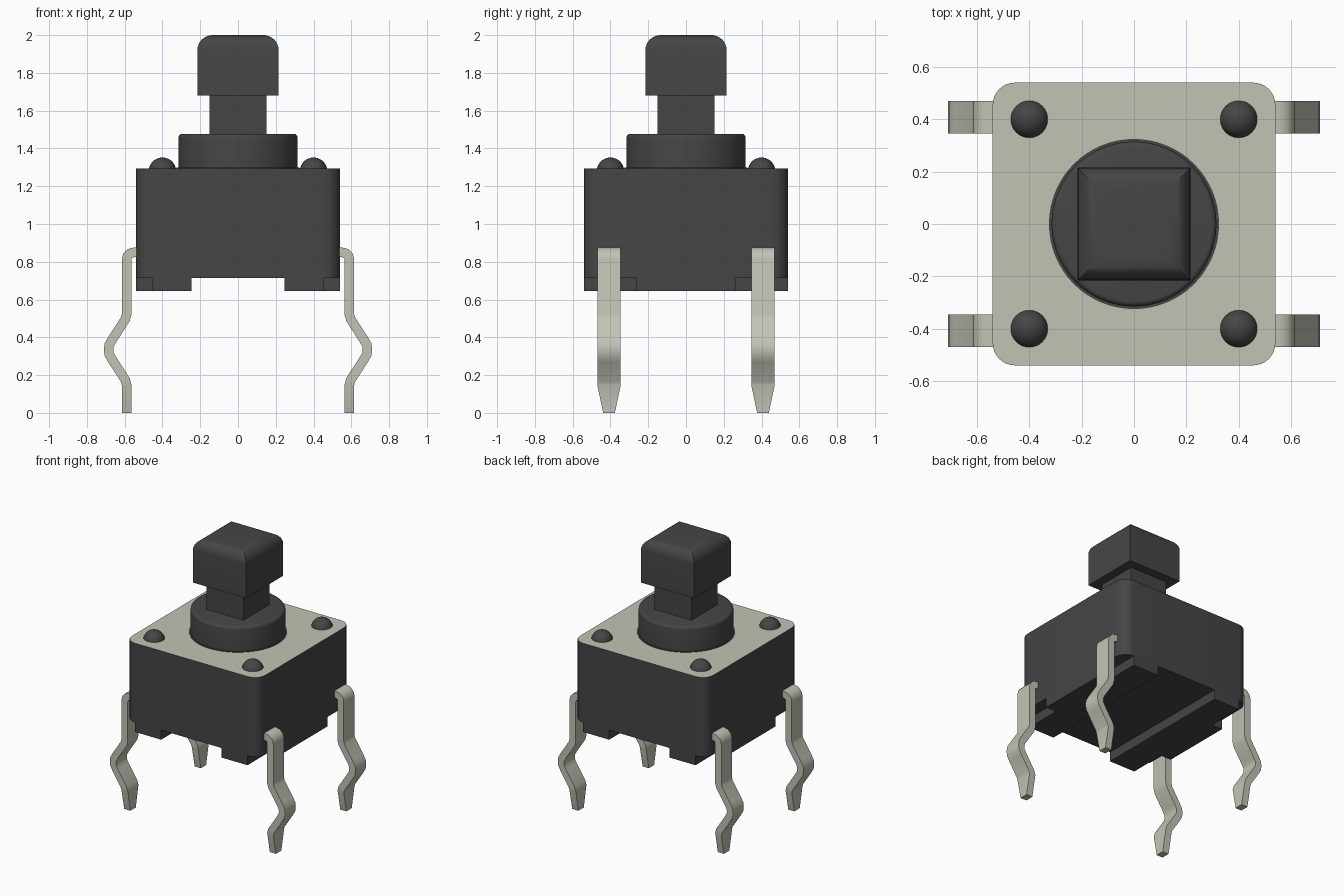
import bpy, bmesh, math
from mathutils import Vector

if "Cube" in bpy.data.objects:
    bpy.data.objects.remove(bpy.data.objects["Cube"], do_unlink=True)


def material(name, rgb):
    m = bpy.data.materials.new(name)
    m.use_nodes = True
    m.diffuse_color = (*rgb, 1)
    m.node_tree.nodes["Principled BSDF"].inputs["Base Color"].default_value = (*rgb, 1)
    return m


DARK = material("dark plastic", (0.06, 0.06, 0.06))
METAL = material("pale metal", (0.54, 0.54, 0.46))


def skin(name, rings, mats, angle=35, top_mat=0):
    """Bridge closed rings of points, cap both ends and shade by angle."""
    bm = bmesh.new()
    loops = [[bm.verts.new(p) for p in ring] for ring in rings]
    n = len(loops[0])
    for a, b in zip(loops, loops[1:]):
        for i in range(n):
            j = (i + 1) % n
            bm.faces.new((a[i], a[j], b[j], b[i]))
    bm.faces.new(loops[0][::-1])
    bm.faces.new(loops[-1]).material_index = top_mat
    bmesh.ops.recalc_face_normals(bm, faces=bm.faces)
    mesh = bpy.data.meshes.new(name)
    bm.to_mesh(mesh)
    bm.free()
    for m in mats:
        mesh.materials.append(m)
    ob = bpy.data.objects.new(name, mesh)
    bpy.context.collection.objects.link(ob)
    bpy.ops.object.select_all(action='DESELECT')
    ob.select_set(True)
    bpy.context.view_layer.objects.active = ob
    bpy.ops.object.shade_smooth_by_angle(angle=math.radians(angle))
    return ob


def prism(outline, z0, z1):
    return [[(x, y, z) for x, y in outline] for z in (z0, z1)]


def rounded_square(h, r, seg=8):
    pts = []
    for k, (sx, sy) in enumerate(((1, 1), (-1, 1), (-1, -1), (1, -1))):
        for i in range(seg + 1):
            a = math.pi / 2 * (k + i / seg)
            pts.append((sx * (h - r) + r * math.cos(a), sy * (h - r) + r * math.sin(a)))
    return pts


def square(h):
    return [(h, h), (-h, h), (-h, -h), (h, -h)]


def turned(profile, cx=0, cy=0, seg=64):
    """Rings of a lathed profile of (radius, z) pairs."""
    angles = [math.tau * i / seg for i in range(seg)]
    return [[(cx + r * math.cos(a), cy + r * math.sin(a), z) for a in angles]
            for r, z in profile]


# Housing with a metal cover on its top face
skin("housing", prism(rounded_square(0.54, 0.085), 0.715, 1.295), [DARK, METAL], top_mat=1)

# Feet under the housing, with an open channel between them and cut corners
FOOT = [(0.245, -0.54), (0.455, -0.54), (0.455, -0.265), (0.54, -0.265),
        (0.54, 0.265), (0.455, 0.265), (0.455, 0.54), (0.245, 0.54)]
for side, s in (("left", 1), ("right", -1)):
    skin(f"{side}_foot", prism([(s * x, y) for x, y in FOOT], 0.645, 0.715), [DARK])

# Round collar with a softened rim, and the dark rim of the cover opening
arc = [math.pi / 2 * i / 4 for i in range(5)]
skin("collar", turned([(0.315, 1.29)] + [(0.295 + 0.02 * math.cos(a), 1.457 + 0.02 * math.sin(a))
                                         for a in arc]), [DARK])
skin("collar_opening", turned([(0.325, 1.293), (0.325, 1.298)]), [DARK])

# Square stem and cap with a rounded top
skin("stem", prism(square(0.15), 1.46, 1.69), [DARK])
cap = [(0.215, 1.68)] + [(0.135 + 0.08 * math.cos(math.pi / 16 * i),
                          1.92 + 0.08 * math.sin(math.pi / 16 * i)) for i in range(9)]
skin("button_cap", [[(x, y, z) for x, y in square(h)] for h, z in cap], [DARK], angle=25)

# Leg centre line (x, z): hook into the housing, straight run, kink and tip
PATH = [(0.52, 0.85), (0.55, 0.85), (0.57, 0.845), (0.585, 0.83), (0.59, 0.81),
        (0.59, 0.52), (0.597, 0.495), (0.665, 0.39), (0.682, 0.36), (0.685, 0.335),
        (0.682, 0.31), (0.665, 0.28), (0.597, 0.175), (0.59, 0.15), (0.59, 0)]


def leg_rings(sx, sy):
    pts = [Vector(p) for p in PATH]
    rings = []
    for i, p in enumerate(pts):
        d_in = (p - pts[max(i - 1, 0)]).normalized()
        d_out = (pts[min(i + 1, len(pts) - 1)] - p).normalized()
        d = (d_in + d_out).normalized()
        n = Vector((-d.y, d.x))
        t = 0.025 / max(n.dot(Vector((-d_out.y, d_out.x))), 0.8) if 0 < i < len(pts) - 1 else 0.025
        w = 0.031 if p.y == 0 else 0.062
        rings.append([(sx * (p.x + k * t * n.x), sy * (0.4075 + j * w), p.y + k * t * n.y)
                      for k, j in ((1, 1), (1, -1), (-1, -1), (-1, 1))])
    return rings


# Legs and rounded rivets, one at each corner
for x_name, sx in (("left", 1), ("right", -1)):
    for y_name, sy in (("front", -1), ("back", 1)):
        skin(f"{y_name}_{x_name}_leg", leg_rings(sx, sy), [METAL])
        dome = [(0.072, 1.28)] + [(0.072 * math.cos(a), 1.282 + 0.07 * math.sin(a))
                                  for a in (math.pi / 2 * i / 8 for i in range(1, 8))]
        dome.append((0.002, 1.352))
        skin(f"{y_name}_{x_name}_rivet", turned(dome, sx * 0.4, sy * 0.4, 32), [DARK])
